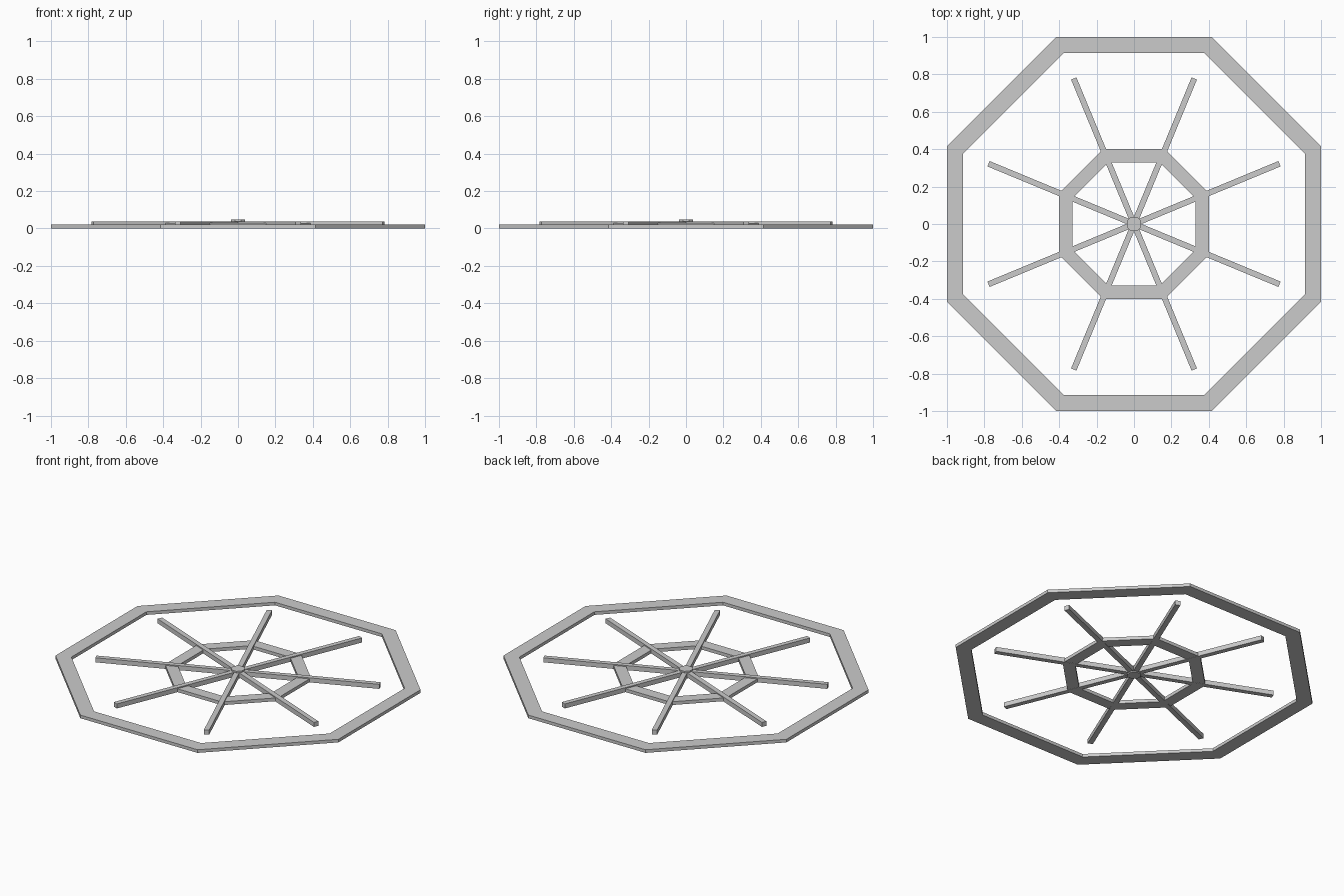
import bpy, bmesh, math

if "Cube" in bpy.data.objects:
    bpy.data.objects.remove(bpy.data.objects["Cube"])

def make(name, bm):
    bmesh.ops.recalc_face_normals(bm, faces=bm.faces)
    me = bpy.data.meshes.new(name)
    bm.to_mesh(me)
    bm.free()
    ob = bpy.data.objects.new(name, me)
    bpy.context.collection.objects.link(ob)
    return ob

def octagon(bm, apothem, z):
    r = apothem / math.cos(math.pi / 8)
    return [bm.verts.new((r * math.cos((i + .5) * math.pi / 4),
                          r * math.sin((i + .5) * math.pi / 4), z)) for i in range(8)]

def ring(name, outer, inner, z0, z1):
    bm = bmesh.new()
    loops = [octagon(bm, a, z) for a, z in
             ((outer, z0), (outer, z1), (inner, z1), (inner, z0))]
    for k in range(4):
        a, b = loops[k], loops[(k + 1) % 4]
        for i in range(8):
            j = (i + 1) % 8
            bm.faces.new((a[i], a[j], b[j], b[i]))
    return make(name, bm)

# Octagonal rings
ring("outer_ring", 1.0, 0.913, 0.0, 0.02)
ring("inner_ring", 0.4, 0.33, 0.009, 0.03)

# Eight square spokes pointing at the ring corners
length, width, z0, z1 = 0.842, 0.031, 0.008, 0.037
for i in range(8):
    bm = bmesh.new()
    bmesh.ops.create_cube(bm, size=1)
    for v in bm.verts:
        v.co.x = (v.co.x + .5) * length
        v.co.y *= width
        v.co.z = z0 + (v.co.z + .5) * (z1 - z0)
    ob = make(f"spoke_{i + 1}", bm)
    ob.rotation_euler.z = (i + .5) * math.pi / 4

# Central octagonal hub
bm = bmesh.new()
low, high = octagon(bm, 0.038, 0.001), octagon(bm, 0.038, 0.047)
bm.faces.new(low)
bm.faces.new(high)
for i in range(8):
    j = (i + 1) % 8
    bm.faces.new((low[i], low[j], high[j], high[i]))
make("hub", bm)
